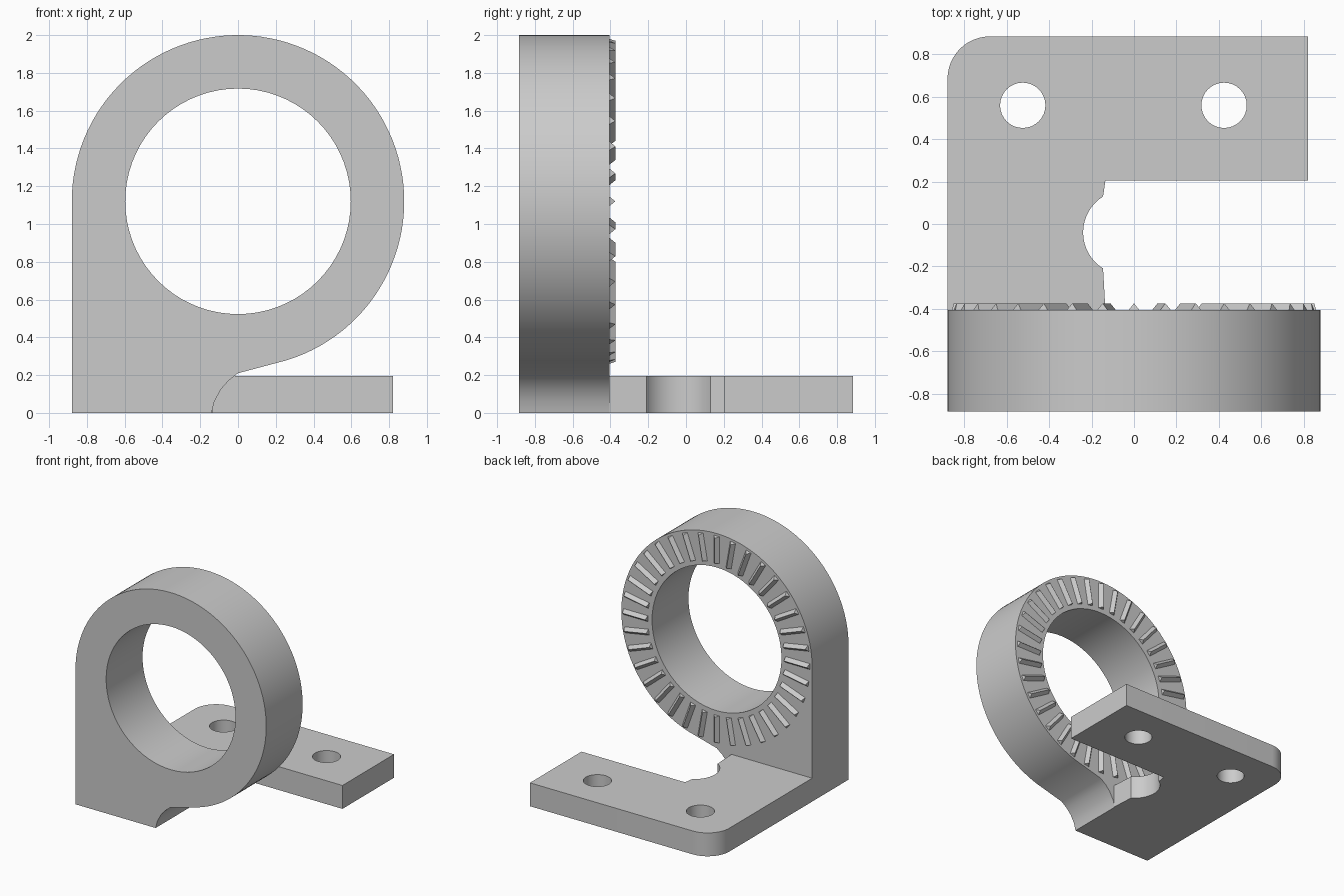
import bpy, bmesh, math
from mathutils import Vector, Matrix

cube = bpy.data.objects.get("Cube")
if cube:
    bpy.data.objects.remove(cube, do_unlink=True)

grey = bpy.data.materials.new("plain grey")
grey.use_nodes = True
colour = (0.6, 0.6, 0.6, 1)
grey.diffuse_color = colour
grey.node_tree.nodes["Principled BSDF"].inputs["Base Color"].default_value = colour


def arc(cx, cy, r, start, end, steps):
    angles = [math.radians(start + (end - start) * i / steps) for i in range(steps + 1)]
    return [(cx + r * math.cos(a), cy + r * math.sin(a)) for a in angles]


def finish(name, bm, matrix):
    bmesh.ops.recalc_face_normals(bm, faces=bm.faces[:])
    bm.transform(matrix)
    mesh = bpy.data.meshes.new(name)
    bm.to_mesh(mesh)
    bm.free()
    mesh.materials.append(grey)
    obj = bpy.data.objects.new(name, mesh)
    bpy.context.collection.objects.link(obj)
    bpy.ops.object.select_all(action='DESELECT')
    obj.select_set(True)
    bpy.context.view_layer.objects.active = obj
    bpy.ops.object.shade_smooth_by_angle(angle=math.radians(30))
    return obj


def extruded(name, loops, depth, matrix):
    """Fill an outline with holes and extrude it along local z."""
    bm = bmesh.new()
    for loop in loops:
        verts = [bm.verts.new((x, y, 0)) for x, y in loop]
        for a, b in zip(verts, verts[1:] + verts[:1]):
            bm.edges.new((a, b))
    bmesh.ops.triangle_fill(bm, edges=bm.edges[:], use_beauty=True, normal=(0, 0, 1))
    bmesh.ops.dissolve_limit(bm, angle_limit=0.001, verts=[], edges=bm.edges[:])
    top = bmesh.ops.extrude_face_region(bm, geom=bm.faces[:])
    moved = [g for g in top["geom"] if isinstance(g, bmesh.types.BMVert)]
    bmesh.ops.translate(bm, verts=moved, vec=(0, 0, depth))
    return finish(name, bm, matrix)


FRONT, BACK, AXIS = -0.885, -0.405, 1.12
upright = Matrix.Rotation(math.pi / 2, 4, 'X')

# Upright ring with its solid left foot
foot = [(0, 0.21), (-0.05, 0.17), (-0.09, 0.125), (-0.125, 0.06), (-0.14, 0), (-0.88, 0)]
ring_outline = arc(0, AXIS, 0.88, 180, -73, 80) + foot
ring_hole = arc(0, AXIS, 0.597, 0, 360, 72)[:-1]
extruded("ring_bracket", [ring_outline, ring_hole], BACK - FRONT,
         Matrix.Translation((0, BACK, 0)) @ upright)

# Base plate with notch, rounded corner and two screw holes
plate = [(-0.88, BACK), (-0.135, BACK)]
plate += arc(-0.04, -0.04, 0.2, 298 - 60, 122, 20)
plate += [(-0.135, 0.205), (0.82, 0.205), (0.82, 0.885)]
plate += arc(-0.68, 0.685, 0.2, 90, 180, 12)
holes = [arc(x, 0.56, 0.107, 0, 360, 32)[:-1] for x in (-0.525, 0.425)]
extruded("base_plate", [plate] + holes, 0.195, Matrix.Identity(4))

# Radial ridges on the back face of the ring
COUNT, HALF, HEIGHT = 36, 0.026, 0.031
bm = bmesh.new()
for i in range(COUNT):
    spin = Matrix.Rotation(2 * math.pi * i / COUNT, 3, 'Z')
    ends = []
    for r, ridge in ((0.635, 0.64), (0.86, 0.85)):
        section = [(r, -HALF, 0.002), (r, HALF, 0.002), (ridge, 0, -HEIGHT)]
        ends.append([bm.verts.new(spin @ Vector(p)) for p in section])
    inner, outer = ends
    bm.faces.new(inner)
    bm.faces.new(outer[::-1])
    for k in range(3):
        n = (k + 1) % 3
        bm.faces.new((inner[k], outer[k], outer[n], inner[n]))
finish("locking_ridges", bm, Matrix.Translation((0, BACK, AXIS)) @ upright)
